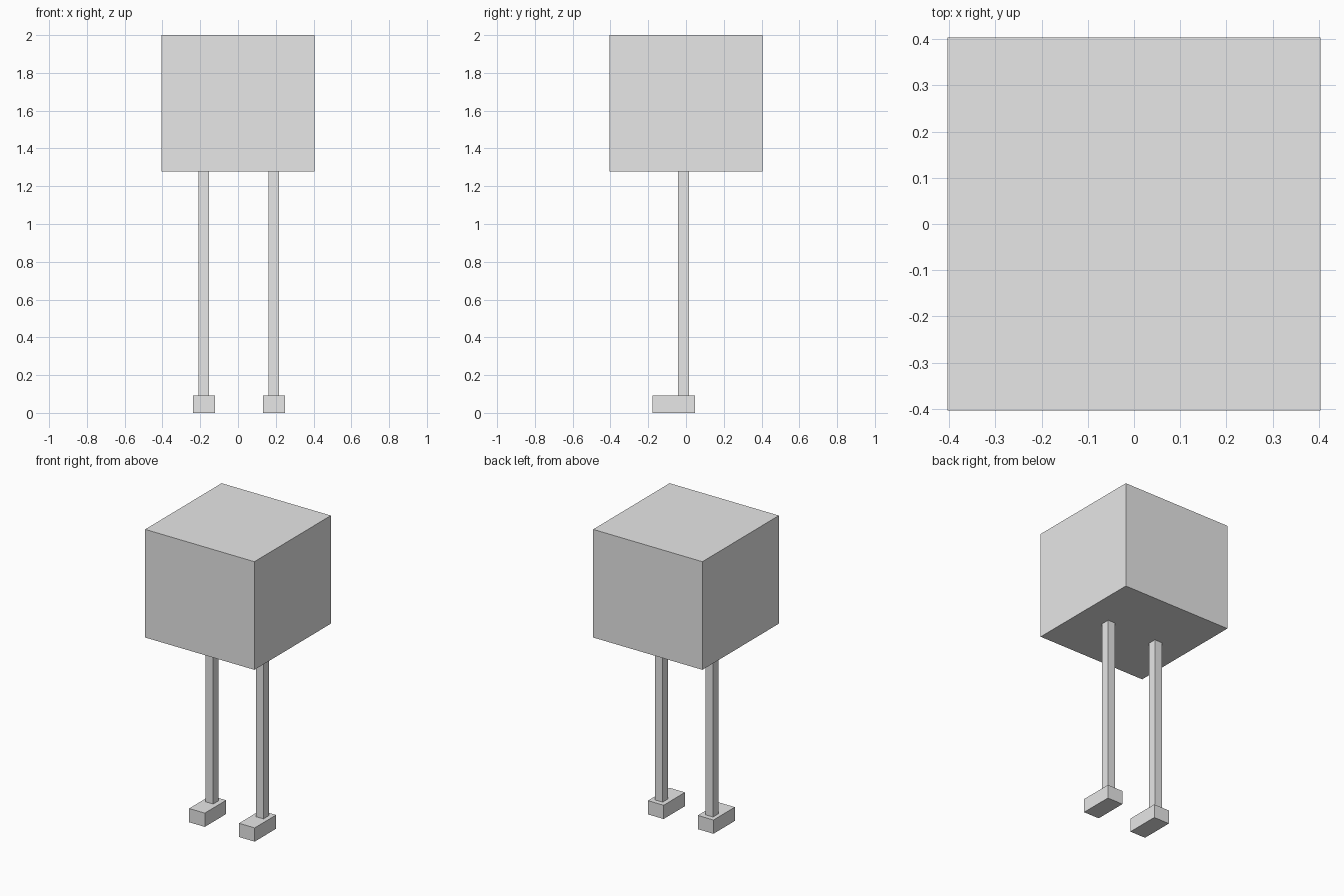
import bpy

if "Cube" in bpy.data.objects:
    bpy.data.objects.remove(bpy.data.objects["Cube"])

# Single flat grey
grey = bpy.data.materials.new("light_grey")
grey.diffuse_color = (0.8, 0.8, 0.8, 1.0)
grey.use_nodes = True
grey.node_tree.nodes["Principled BSDF"].inputs["Base Color"].default_value = grey.diffuse_color


def box(name, low, high):
    """Axis-aligned box between two corners."""
    bpy.ops.mesh.primitive_cube_add(size=1)
    obj = bpy.context.object
    obj.name = name
    for v in obj.data.vertices:
        v.co = [(a + b) / 2 + c * (b - a) for a, b, c in zip(low, high, v.co)]
    obj.data.materials.append(grey)
    return obj


FOOT_TOP = 0.092
BODY_BOTTOM = 1.277

# Cube-like body
box("body", (-0.404, -0.404, BODY_BOTTOM), (0.404, 0.404, 2.0))

# Thin legs standing on forward-pointing feet
for side, leg_x, foot_x in (("left", -0.182, -0.179), ("right", 0.190, 0.190)):
    box(side + "_leg", (leg_x - 0.028, -0.042, FOOT_TOP),
        (leg_x + 0.028, 0.015, BODY_BOTTOM))
    box(side + "_foot", (foot_x - 0.058, -0.178, 0.0),
        (foot_x + 0.058, 0.048, FOOT_TOP))
